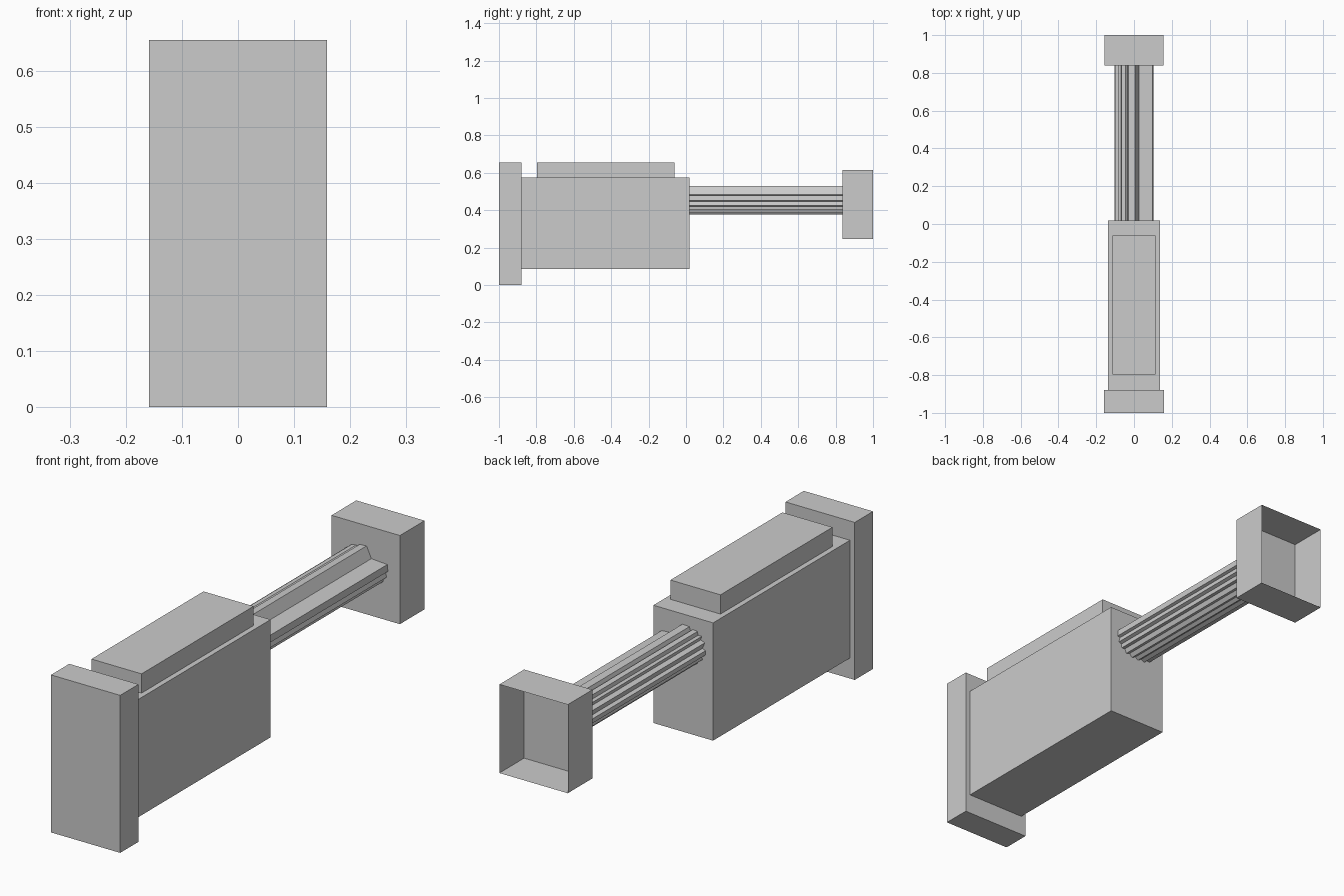
import bpy
import bmesh

if "Cube" in bpy.data.objects:
    bpy.data.objects.remove(bpy.data.objects["Cube"])

grey = bpy.data.materials.new("plain grey")
grey.diffuse_color = (0.6, 0.6, 0.6, 1)
grey.use_nodes = True
grey.node_tree.nodes["Principled BSDF"].inputs["Base Color"].default_value = grey.diffuse_color


def finish(bm, name):
    mesh = bpy.data.meshes.new(name)
    bm.normal_update()
    bm.to_mesh(mesh)
    bm.free()
    mesh.materials.append(grey)
    obj = bpy.data.objects.new(name, mesh)
    bpy.context.collection.objects.link(obj)
    return obj


def box(name, half_x, y0, y1, z0, z1, open_back=False):
    bm = bmesh.new()
    bmesh.ops.create_cube(bm, size=1)
    for v in bm.verts:
        v.co = (v.co.x * 2 * half_x,
                y1 if v.co.y > 0 else y0,
                z1 if v.co.z > 0 else z0)
    bm.normal_update()
    if open_back:
        back = [f for f in bm.faces if f.normal.y > 0.9]
        bmesh.ops.delete(bm, geom=back, context='FACES_ONLY')
    return finish(bm, name)


# Solid blocks at the front
box("front_plate", 0.159, -1.0, -0.88, 0.0, 0.654)
box("main_body", 0.137, -0.88, 0.018, 0.085, 0.574)
box("top_block", 0.115, -0.797, -0.062, 0.574, 0.654)

# Thin-walled cup at the back, open to the rear
box("end_cup", 0.157, 0.838, 1.0, 0.247, 0.615, open_back=True)

# Ribbed rod: cross-section (x, z), clockwise from the top ridge
profile = [
    (0.004, 0.531), (0.026, 0.484), (0.099, 0.479), (0.102, 0.451),
    (0.090, 0.447), (0.096, 0.425), (0.082, 0.420), (0.080, 0.403),
    (0.064, 0.404), (0.056, 0.386), (0.038, 0.392), (0.026, 0.377),
    (0.008, 0.386), (-0.006, 0.376), (-0.022, 0.386), (-0.040, 0.379),
    (-0.048, 0.392), (-0.068, 0.389), (-0.070, 0.405), (-0.088, 0.408),
    (-0.085, 0.424), (-0.101, 0.430), (-0.102, 0.449), (-0.088, 0.455),
    (-0.099, 0.481), (-0.080, 0.488), (-0.085, 0.504), (-0.068, 0.504),
    (-0.065, 0.519), (-0.044, 0.522), (-0.034, 0.512), (-0.028, 0.529),
]
bm = bmesh.new()
section = bm.faces.new([bm.verts.new((x, 0.018, z)) for x, z in profile])
swept = bmesh.ops.extrude_face_region(bm, geom=[section])
for item in swept["geom"]:
    if isinstance(item, bmesh.types.BMVert):
        item.co.y = 0.838
bmesh.ops.recalc_face_normals(bm, faces=bm.faces[:])
finish(bm, "ribbed_rod")
